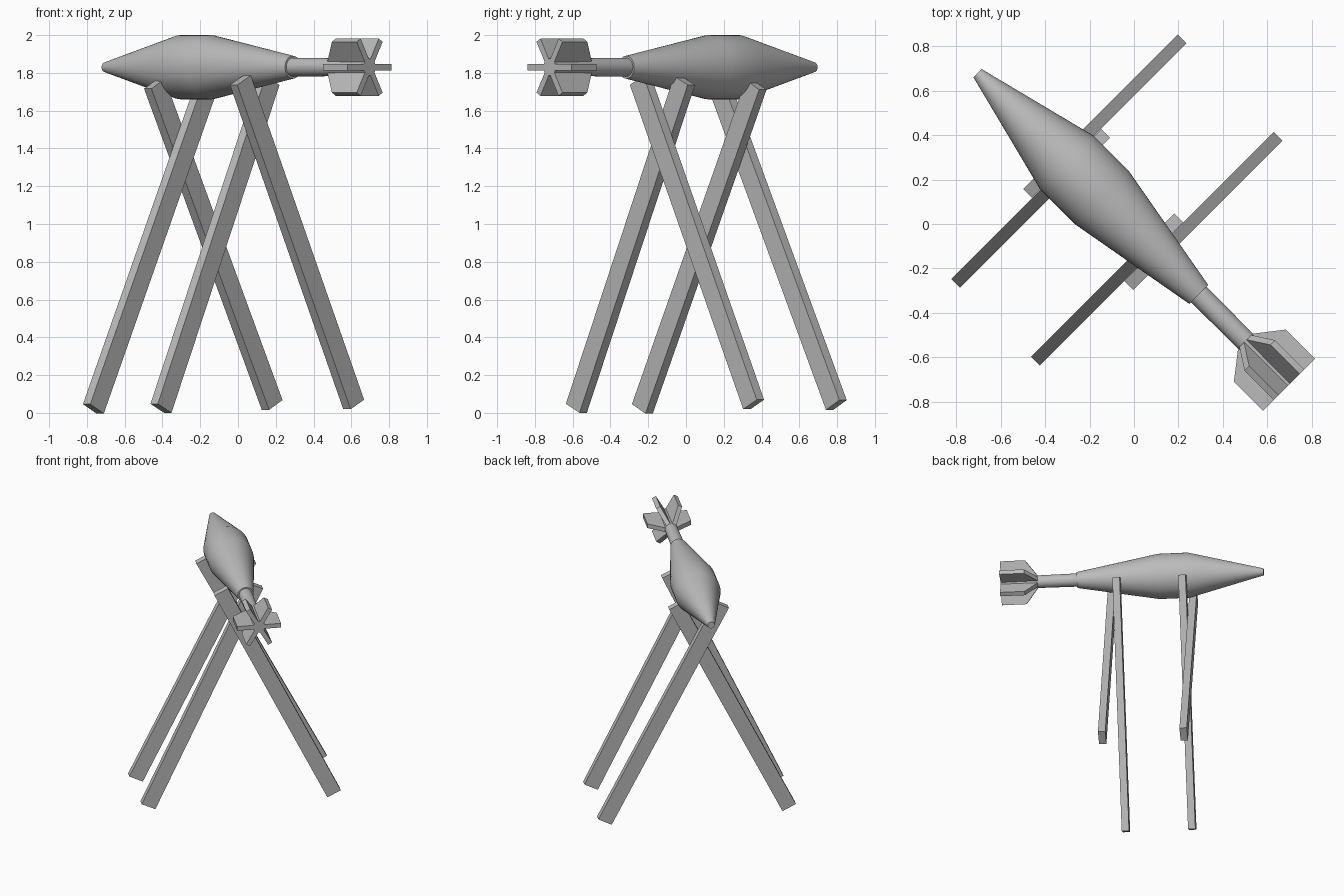
import bpy, bmesh
from math import radians
from mathutils import Matrix

if "Cube" in bpy.data.objects:
    bpy.data.objects.remove(bpy.data.objects["Cube"], do_unlink=True)

grey = bpy.data.materials.new("plain_grey")
grey.use_nodes = True
colour = (0.5, 0.5, 0.5, 1)
grey.diffuse_color = colour
grey.node_tree.nodes["Principled BSDF"].inputs["Base Color"].default_value = colour

# Everything is built with +x towards the tail, then turned diagonally
TURN = Matrix.Rotation(radians(-45), 4, 'Z')
AXIS = Matrix.Translation((0, -0.018, 1.83))
TAIL = 1.004


def add_part(name, bm, matrix, smooth=False):
    bmesh.ops.recalc_face_normals(bm, faces=bm.faces)
    mesh = bpy.data.meshes.new(name)
    bm.to_mesh(mesh)
    bm.free()
    mesh.materials.append(grey)
    obj = bpy.data.objects.new(name, mesh)
    bpy.context.collection.objects.link(obj)
    obj.matrix_world = TURN @ matrix
    if smooth:
        bpy.ops.object.select_all(action='DESELECT')
        obj.select_set(True)
        bpy.context.view_layer.objects.active = obj
        bpy.ops.object.shade_smooth_by_angle(angle=radians(30))


def lathe(name, profile):
    """Spin (position, radius) points around the long axis."""
    bm = bmesh.new()
    verts = [bm.verts.new((s, 0, r)) for s, r in profile]
    edges = [bm.edges.new(pair) for pair in zip(verts, verts[1:])]
    bmesh.ops.spin(bm, geom=verts + edges, cent=(0, 0, 0), axis=(1, 0, 0),
                   angle=radians(360), steps=48)
    bmesh.ops.remove_doubles(bm, verts=bm.verts, dist=0.0001)
    add_part(name, bm, AXIS, smooth=True)


# Tapered body and tail shaft
lathe("body", [(-0.977, 0), (-0.977, 0.026), (-0.41, 0.17), (-0.185, 0.17),
               (0.43, 0.06), (0.43, 0)])
lathe("tail_shaft", [(0.40, 0), (0.40, 0.05), (TAIL, 0.045), (TAIL, 0)])

# Six tail fins, each an extruded swept outline
FIN_THICKNESS = 0.034
for i in range(6):
    bm = bmesh.new()
    outline = [(0.725, 0.02), (0.725, 0.045), (0.818, 0.165), (TAIL, 0.165), (TAIL, 0.02)]
    face = bm.faces.new([bm.verts.new((s, r, -FIN_THICKNESS / 2)) for s, r in outline])
    result = bmesh.ops.extrude_face_region(bm, geom=[face])
    top = [v for v in result["geom"] if isinstance(v, bmesh.types.BMVert)]
    bmesh.ops.translate(bm, verts=top, vec=(0, 0, FIN_THICKNESS))
    add_part(f"tail_fin_{i + 1}", bm, AXIS @ Matrix.Rotation(radians(60 * i), 4, 'X'))

# Two crossed pairs of plank legs: centre along, across, height and lean
legs = {
    "nose_leg_right": (-0.378, -0.279, 0.879, -26.4),
    "nose_leg_left": (-0.435, 0.250, 0.892, 27.4),
    "tail_leg_right": (0.122, -0.294, 0.892, -25.0),
    "tail_leg_left": (0.180, 0.262, 0.903, 26.3),
}
for name, (along, across, height, lean) in legs.items():
    bm = bmesh.new()
    bmesh.ops.create_cube(bm, size=1)
    bmesh.ops.scale(bm, verts=bm.verts, vec=(0.055, 0.113, 1.915))
    add_part(name, bm, Matrix.Translation((along, across, height))
             @ Matrix.Rotation(radians(lean), 4, 'X'))
